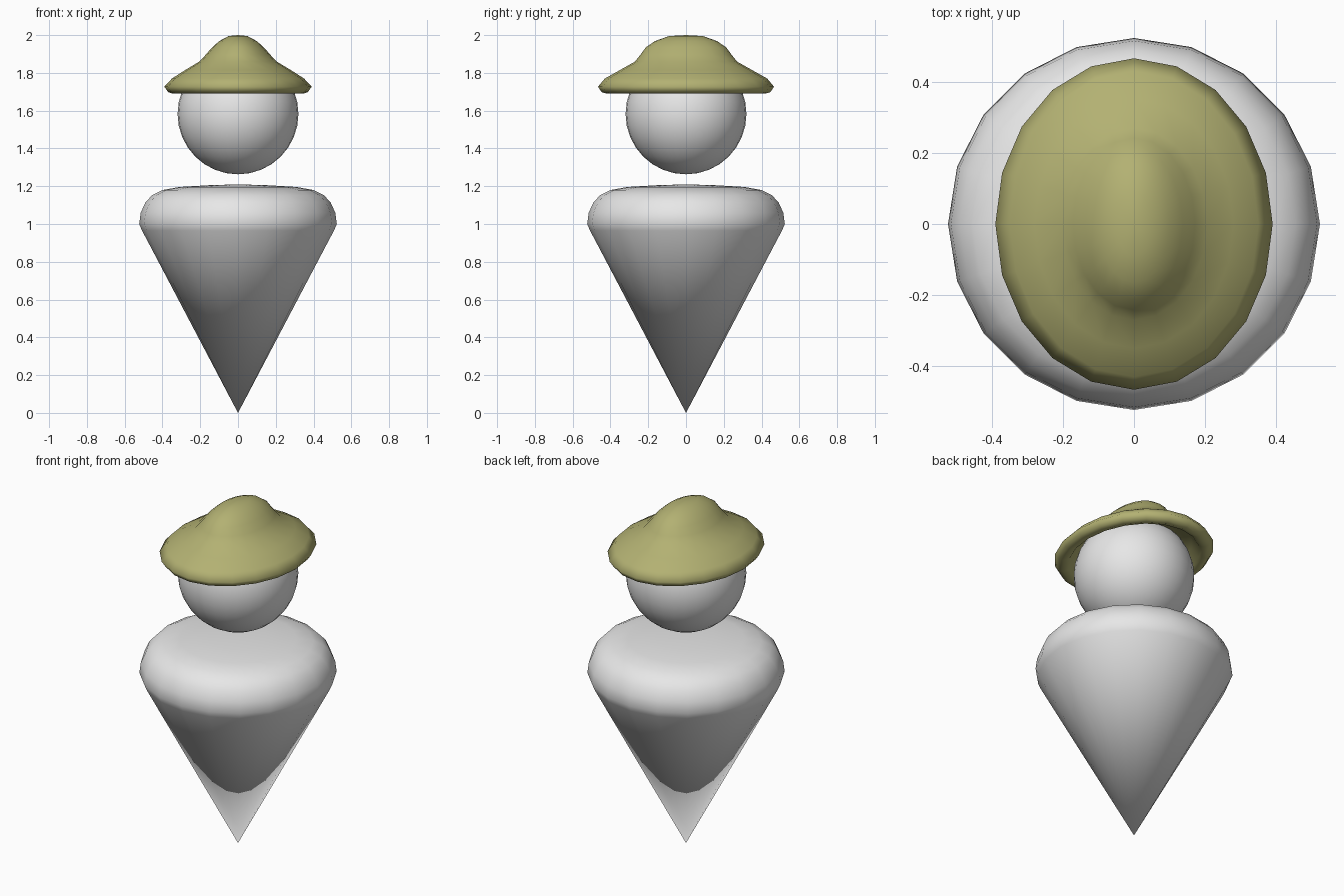
import bpy, bmesh, math

if "Cube" in bpy.data.objects:
    bpy.data.objects.remove(bpy.data.objects["Cube"], do_unlink=True)


def material(name, rgb):
    mat = bpy.data.materials.new(name)
    mat.use_nodes = True
    colour = (*rgb, 1)
    mat.diffuse_color = colour
    bsdf = next(n for n in mat.node_tree.nodes if n.type == "BSDF_PRINCIPLED")
    bsdf.inputs["Base Color"].default_value = colour
    return mat


def finish(name, bm, mat):
    bmesh.ops.recalc_face_normals(bm, faces=bm.faces)
    for face in bm.faces:
        face.smooth = True
    mesh = bpy.data.meshes.new(name)
    bm.to_mesh(mesh)
    bm.free()
    mesh.materials.append(mat)
    obj = bpy.data.objects.new(name, mesh)
    bpy.context.collection.objects.link(obj)
    return obj


def loft(name, rings, mat, top=None, bottom=None, sides=20):
    """Skin elliptical rings (rx, ry, z), listed top to bottom, with optional tips."""
    bm = bmesh.new()
    loops = []
    for rx, ry, z in rings:
        angles = [2 * math.pi * i / sides for i in range(sides)]
        loops.append([bm.verts.new((rx * math.cos(a), ry * math.sin(a), z)) for a in angles])
    for upper, lower in zip(loops, loops[1:]):
        for i in range(sides):
            j = (i + 1) % sides
            bm.faces.new((upper[i], lower[i], lower[j], upper[j]))
    for z, loop in ((top, loops[0]), (bottom, loops[-1])):
        if z is not None:
            tip = bm.verts.new((0, 0, z))
            for i in range(sides):
                bm.faces.new((tip, loop[i], loop[(i + 1) % sides]))
    return finish(name, bm, mat)


grey = material("light grey", (0.8, 0.8, 0.8))
olive = material("olive", (0.45, 0.44, 0.17))

# Body: pointed cone under a rounded shoulder
shoulder = [(0.16, 1.205), (0.31, 1.196), (0.40, 1.18), (0.455, 1.152), (0.49, 1.115),
            (0.515, 1.06), (0.523, 1.0), (0.508, 0.965)]
loft("body", [(r, r, z) for r, z in shoulder], grey, top=1.21, bottom=0)

# Head: floating ball
bm = bmesh.new()
bmesh.ops.create_uvsphere(bm, u_segments=32, v_segments=16, radius=0.32)
bmesh.ops.translate(bm, verts=bm.verts, vec=(0, 0, 1.583))
finish("head", bm, grey)

# Hat: oval crown and brim, with a hollow underside reaching into the head
crown = [(0.05, 0.09, 1.995), (0.10, 0.165, 1.968), (0.137, 0.213, 1.935),
         (0.172, 0.242, 1.895), (0.205, 0.27, 1.86)]
brim = [(0.28, 0.35, 1.815), (0.35, 0.43, 1.77), (0.39, 0.466, 1.727),
        (0.37, 0.447, 1.698), (0.345, 0.42, 1.69)]
lining = [(0.315, 0.39, 1.70), (0.28, 0.34, 1.755), (0.2, 0.22, 1.79)]
loft("hat", crown + brim + lining, olive, top=2.0)
